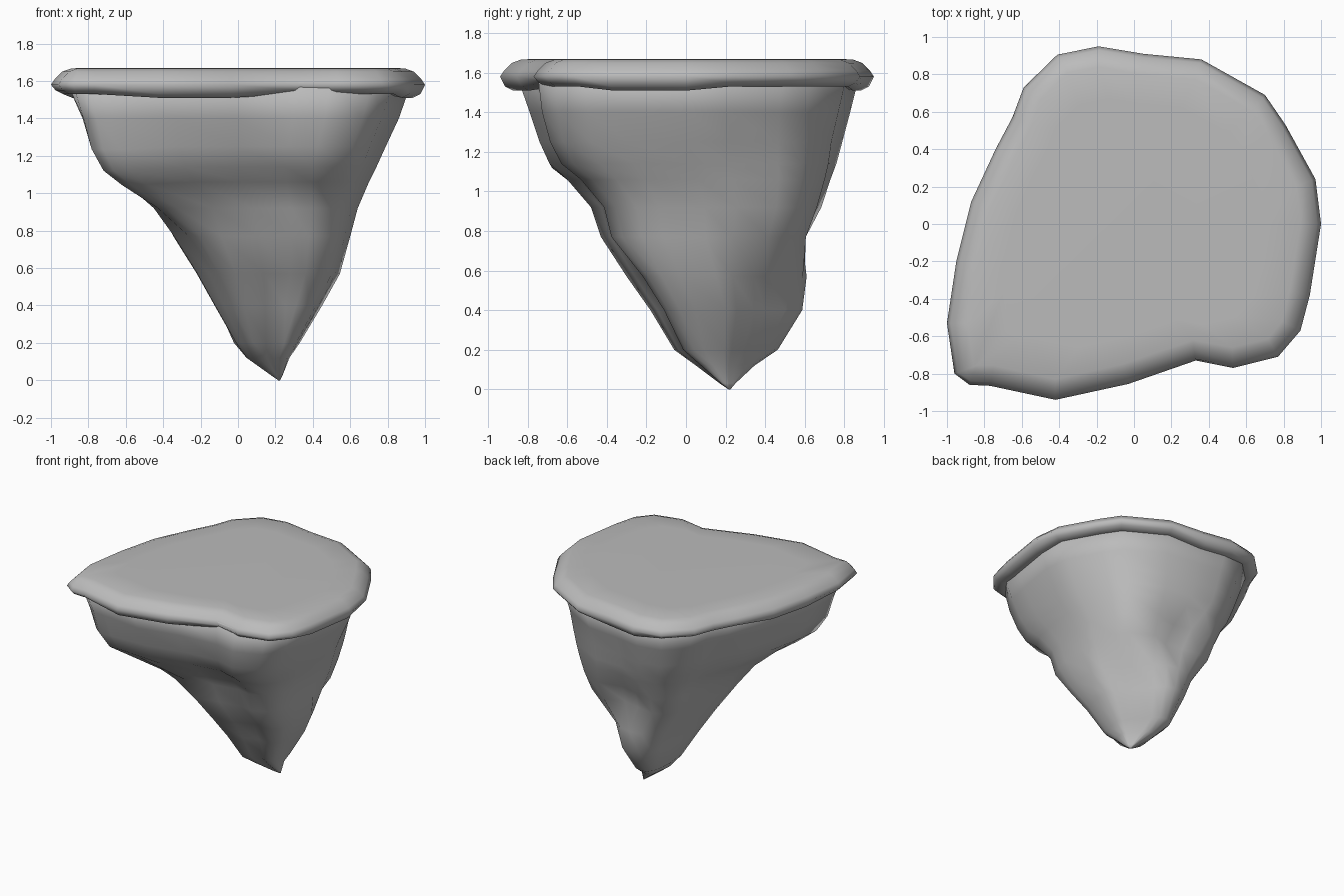
import bpy
import bmesh
from mathutils import Vector

cube = bpy.data.objects.get("Cube")
if cube:
    bpy.data.objects.remove(cube, do_unlink=True)

grey = bpy.data.materials.new("stone grey")
grey.use_nodes = True
colour = (0.5, 0.5, 0.5, 1)
grey.diffuse_color = colour
grey.node_tree.nodes["Principled BSDF"].inputs["Base Color"].default_value = colour

# Plan outline of the slab, counter-clockwise
outline = [Vector(p) for p in (
    (1, 0), (.97, .24), (.81, .53), (.7, .69), (.36, .88), (.05, .91),
    (-.19, .95), (-.41, .905), (-.59, .73), (-.65, .57), (-.74, .4), (-.87, .12),
    (-.95, -.2), (-1, -.53), (-.96, -.8), (-.88, -.86), (-.77, -.865), (-.42, -.94),
    (-.03, -.855), (.33, -.73), (.53, -.77), (.77, -.71), (.89, -.57), (.94, -.38))]
count = len(outline)


def inset(distance):
    """Move the outline inwards along its averaged normals."""
    ring = []
    for i, p in enumerate(outline):
        along = (outline[(i + 1) % count] - outline[i - 1]).normalized()
        ring.append(p + Vector((-along.y, along.x)) * distance)
    return ring


def fit(z, xmin, xmax, ymin, ymax):
    """Squeeze the outline into a box, cutting two opposite corners low down."""
    high = max(1, 1.9 * z)
    low = 1.45 if z < .8 else 2
    ring = []
    for p in outline:
        u, v = p.x, (p.y + .94) / .945 - 1
        cut = (max(0, u + v - high) - max(0, -u - v - low)) / 2
        ring.append(Vector((xmin + (u - cut + 1) / 2 * (xmax - xmin),
                            ymin + (v - cut + 1) / 2 * (ymax - ymin), z)))
    return ring


def loft(name, rings):
    """Skin closed rings of 3D points from top to bottom and cap both ends."""
    bm = bmesh.new()
    loops = [[bm.verts.new(p) for p in ring] for ring in rings]
    for a, b in zip(loops, loops[1:]):
        for i in range(count):
            j = (i + 1) % count
            bm.faces.new((a[i], b[i], b[j], a[j]))
    bm.faces.new(loops[0])
    bm.faces.new(loops[-1][::-1])
    bmesh.ops.recalc_face_normals(bm, faces=bm.faces)
    for f in bm.faces:
        f.smooth = True
    mesh = bpy.data.meshes.new(name)
    bm.to_mesh(mesh)
    bm.free()
    mesh.materials.append(grey)
    obj = bpy.data.objects.new(name, mesh)
    bpy.context.collection.objects.link(obj)


# Rounded slab on top, with a slightly wavy underside
slab = [[Vector((p.x * .7, p.y * .7, 1.67)) for p in outline]]
for distance, z in ((.11, 1.668), (.06, 1.65), (.02, 1.61),
                    (0, 1.58), (.025, 1.55), (.065, 1.53), (.11, 1.54)):
    slab.append([Vector((p.x, p.y, z - (.02 if z < 1.56 and i % 6 in (0, 5) else 0)))
                 for i, p in enumerate(inset(distance))])
loft("top_slab", slab)

# Tapering rock: height and extents of each layer
layers = (
    (1.6, -.92, .93, -.86, .88), (1.4, -.83, .86, -.79, .83),
    (1.25, -.76, .79, -.74, .79), (1.14, -.7, .74, -.69, .76),
    (1.06, -.61, .7, -.6, .73), (.92, -.45, .64, -.48, .68),
    (.77, -.37, .6, -.43, .63), (.57, -.24, .545, -.3, .61),
    (.4, -.14, .45, -.18, .585), (.2, -.02, .33, -.06, .45),
    (.12, .04, .275, .05, .34), (.03, .17, .24, .17, .25), (0, .215, .225, .215, .225))

# Dents and bulges: centre, radius, push
bumps = (
    ((-.62, -.62, 1.14), .3, (-.05, -.05, -.02)),
    ((-.78, -.68, 1.4), .25, (-.03, -.03, 0)),
    ((.4, -.55, 1.35), .45, (0, -.09, 0)),
    ((.32, -.3, .85), .25, (.01, -.05, 0)),
    ((.05, .6, .8), .22, (.02, -.07, 0)),
    ((-.22, .48, .78), .35, (-.07, .06, 0)),
    ((.02, .4, .28), .25, (-.06, .02, 0)),
    ((.52, .56, .98), .4, (.04, .04, 0)))


def sculpt(p):
    moved = p.copy()
    for centre, radius, push in bumps:
        falloff = max(0, 1 - (p - Vector(centre)).length / radius)
        moved += Vector(push) * falloff * (2 - falloff)
    return moved


loft("hanging_rock", [[sculpt(p) for p in fit(*layer)] for layer in layers])
